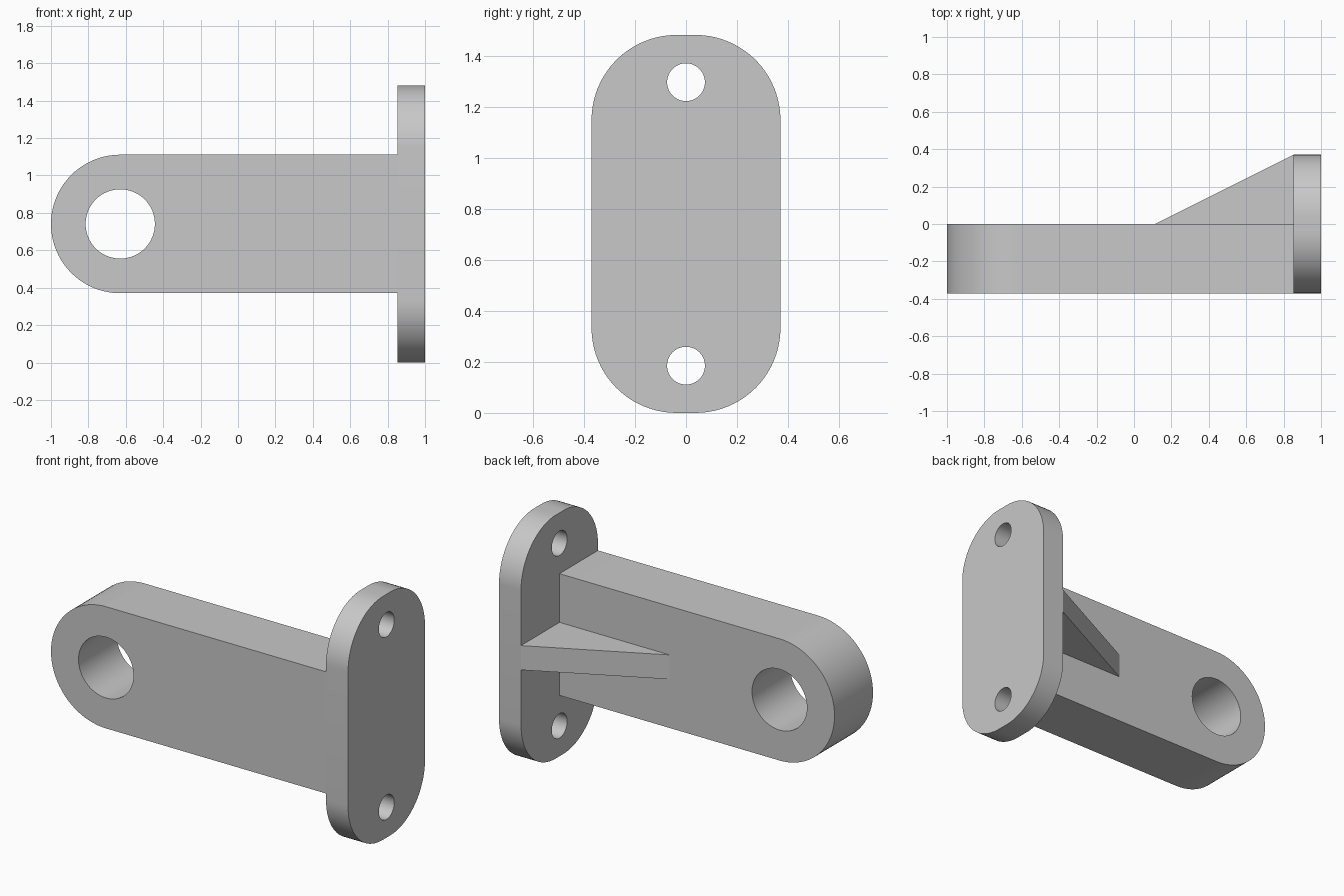
import bpy
import bmesh
from math import cos, sin, pi, radians

cube = bpy.data.objects.get("Cube")
if cube:
    bpy.data.objects.remove(cube)

U = 1 / 27  # design unit: the bracket is 54 units long

grey = bpy.data.materials.new("plain grey")
grey.use_nodes = True
colour = (0.58, 0.58, 0.58, 1)
grey.diffuse_color = colour
grey.node_tree.nodes["Principled BSDF"].inputs["Base Color"].default_value = colour


def arc(cx, cy, r, start, end, steps):
    angles = [radians(start + (end - start) * i / steps) for i in range(steps + 1)]
    return [(cx + r * cos(a), cy + r * sin(a)) for a in angles]


def circle(cx, cy, r):
    return arc(cx, cy, r, 0, 360, 64)[:-1]


def extrude_profile(name, loops, place, start, end):
    """Fill an outline with holes and extrude it; place maps (a, b, depth) to xyz."""
    bm = bmesh.new()
    for loop in loops:
        verts = [bm.verts.new([c * U for c in place(a, b, start)]) for a, b in loop]
        for i, v in enumerate(verts):
            bm.edges.new((verts[i - 1], v))
    bmesh.ops.triangle_fill(bm, use_beauty=True, edges=bm.edges[:])
    result = bmesh.ops.extrude_face_region(bm, geom=bm.faces[:], use_keep_orig=True)
    moved = [g for g in result["geom"] if isinstance(g, bmesh.types.BMVert)]
    shift = [c * U * (end - start) for c in place(0, 0, 1)]
    bmesh.ops.translate(bm, vec=shift, verts=moved)
    bmesh.ops.recalc_face_normals(bm, faces=bm.faces[:])
    mesh = bpy.data.meshes.new(name)
    bm.to_mesh(mesh)
    bm.free()
    mesh.materials.append(grey)
    obj = bpy.data.objects.new(name, mesh)
    bpy.context.collection.objects.link(obj)
    bpy.ops.object.select_all(action="DESELECT")
    obj.select_set(True)
    bpy.context.view_layer.objects.active = obj
    bpy.ops.object.shade_smooth_by_angle(angle=radians(30))
    return obj


def along_x(a, b, d):
    return (d, a, b)


def along_y(a, b, d):
    return (a, d, b)


def along_z(a, b, d):
    return (a, b, d)


# Mounting plate: rounded rectangle with two bolt holes
corners = [(1, 31, 0), (-1, 31, 90), (-1, 9, 180), (1, 9, 270)]
plate = [p for y, z, a in corners for p in arc(y, z, 9, a, a + 90, 20)]
extrude_profile("mounting_plate", [plate, circle(0, 5, 2), circle(0, 35, 2)],
                along_x, 23, 27)

# Arm: round end with a large pivot hole
arm = arc(-17, 20, 10, 90, 270, 40) + [(23, 10), (23, 30)]
extrude_profile("arm", [arm, circle(-17, 20, 5)], along_y, -10, 0)

# Triangular stiffening rib behind the arm
extrude_profile("rib", [[(3, 0), (23, 0), (23, 10)]], along_z, 18, 22)
